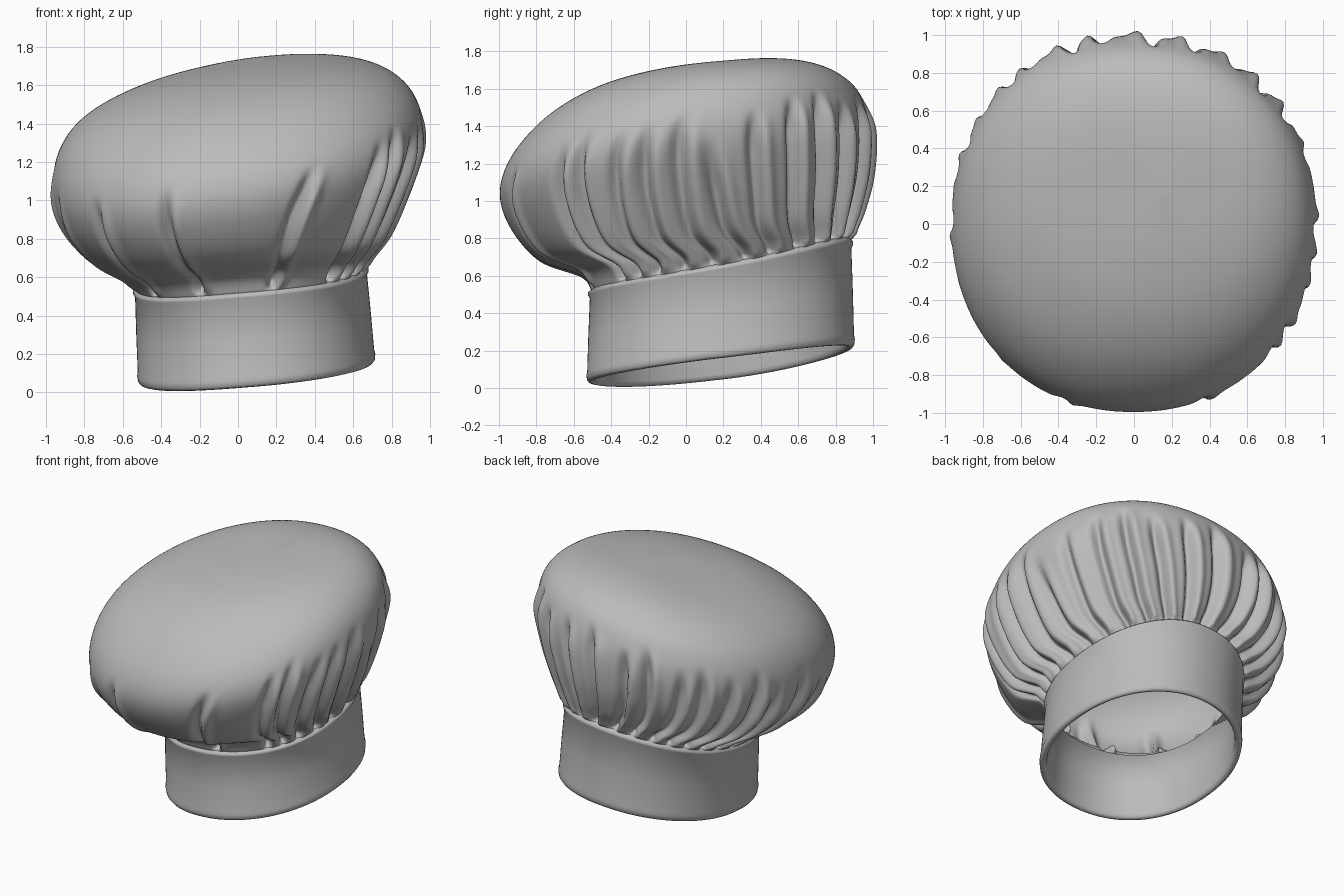
import bpy, bmesh, math

if "Cube" in bpy.data.objects:
    bpy.data.objects.remove(bpy.data.objects["Cube"])

N = 360          # segments around
cloth = bpy.data.materials.new("plain_grey_cloth")
cloth.diffuse_color = (0.5, 0.5, 0.5, 1)
cloth.use_nodes = True
cloth.node_tree.nodes["Principled BSDF"].inputs["Base Color"].default_value = cloth.diffuse_color


def ring_point(r, a):
    """Point on a tilted ring given by its left, right, front and back (offset, z)."""
    lx, lz, rx, rz, fy, fz, by, bz = r
    c, s = math.cos(a), math.sin(a)
    ce = math.copysign(abs(c) ** 0.94, c)
    se = math.copysign(abs(s) ** 0.94, s)
    z = ((lz + rz + fz + bz) / 4 + (rz - lz) / 2 * c + (bz - fz) / 2 * s
         + (lz + rz - fz - bz) / 4 * math.cos(2 * a))
    return [(lx + rx) / 2 + (rx - lx) / 2 * ce, (fy + by) / 2 + (by - fy) / 2 * se, z]


def spline(rows, t):
    """Catmull-Rom blend between neighbouring rings."""
    i = min(int(t), len(rows) - 2)
    u = t - i
    p0, p1 = rows[max(i - 1, 0)], rows[i]
    p2, p3 = rows[i + 1], rows[min(i + 2, len(rows) - 1)]
    return [0.5 * (2 * b + (c - a) * u + (2 * a - 5 * b + 4 * c - d) * u * u
                   + (3 * b - a - 3 * c + d) * u ** 3) for a, b, c, d in zip(p0, p1, p2, p3)]


def smooth(e0, e1, x):
    x = max(0, min(1, (x - e0) / (e1 - e0)))
    return x * x * (3 - 2 * x)


def loft(name, rings, closed=False):
    bm = bmesh.new()
    vs = [[bm.verts.new(p) for p in ring] for ring in rings]
    for j in range(len(vs) if closed else len(vs) - 1):
        a, b = vs[j], vs[(j + 1) % len(vs)]
        for i in range(N):
            k = (i + 1) % N
            bm.faces.new((a[i], a[k], b[k], b[i]))
    bmesh.ops.remove_doubles(bm, verts=bm.verts, dist=0.0003)
    bmesh.ops.recalc_face_normals(bm, faces=bm.faces)
    for f in bm.faces:
        f.smooth = True
    me = bpy.data.meshes.new(name)
    bm.to_mesh(me)
    bm.free()
    me.materials.append(cloth)
    ob = bpy.data.objects.new(name, me)
    bpy.context.collection.objects.link(ob)
    return ob


angles = [2 * math.pi * i / N for i in range(N)]

# Head band: a thick tilted ring with rolled lower edge and a seam at the top
low = (-.52, .045, .715, .16, -.53, .03, .9, .215)
high = (-.54, .545, .67, .66, -.515, .52, .885, .795)
section = [(1.0, .045), (.5, .045), (.06, .045), (.02, .04), (0, .025), (.005, .01), (.03, 0),
           (.08, -.004), (.12, 0), (.5, 0), (.92, .002), (.95, -.008), (.98, -.008), (1.01, .012)]
band = []
for f, inset in section:
    r = [a + (b - a) * f for a, b in zip(low, high)]
    r[0] += inset
    r[2] -= inset
    r[4] += inset
    r[6] -= inset
    band.append([ring_point(r, a) for a in angles])
loft("head_band", band, closed=True)

# Puffy crown: rings from the band up to the apex
#        left       right      front       back
crown = [(-.53, .54, .66, .65, -.505, .52, .875, .79),
         (-.60, .60, .70, .72, -.57, .61, .895, .85),
         (-.76, .69, .79, .84, -.80, .70, .935, .95),
         (-.90, .85, .89, 1.07, -.945, .87, .98, 1.12),
         (-.965, 1.05, .96, 1.30, -.995, 1.05, .995, 1.32),
         (-.93, 1.26, .95, 1.47, -.93, 1.24, .97, 1.48),
         (-.80, 1.43, .87, 1.61, -.75, 1.44, .89, 1.62),
         (-.55, 1.57, .72, 1.705, -.50, 1.59, .73, 1.715),
         (-.25, 1.66, .50, 1.745, -.20, 1.68, .50, 1.75),
         (.15, 1.735, .15, 1.735, .15, 1.735, .15, 1.735)]

# Gathered pleats: angle at the band, drift with height, ring where they fade, depth
pleats = [(215, 6, 4.0, .07), (246, 2, 4.2, .07), (279, 12, 4.3, .08), (312, 6, 4.6, .07),
          (322, 4, 4.9, .06), (332, 7, 4.6, .06), (345, 3, 4.7, .06), (357, 1, 4.9, .06),
          (11, -5, 4.0, .06), (22, -2, 4.8, .06), (36, -2, 5.2, .07), (49, -3, 5.4, .07),
          (61, -3, 5.0, .07), (73, -1, 5.2, .07), (85, 0, 5.4, .07), (97, 2, 4.9, .07),
          (109, 0, 5.2, .07), (121, 2, 4.6, .06), (132, 0, 4.8, .06), (143, 1, 4.5, .06),
          (154, 2, 4.7, .06), (165, 0, 4.2, .06), (177, 2, 4.5, .06), (190, 3, 4.0, .06)]


def pleat_offset(deg, t):
    d = 0
    for a, drift, end, depth in pleats:
        fade = smooth(0, .7, t) * (1 - smooth(end - 1.2, end + .25, t))
        if fade <= 0:
            continue
        u = (deg - a - drift * t / 4 + 180) % 360 - 180
        d += fade * depth * (.4 * math.exp(-((u - 4) / 2.2) ** 2) - math.exp(-(u / 2.0) ** 2))
    return d


rings = []
steps = 90
for j in range(steps + 1):
    t = j / steps * (len(crown) - 1)
    row = spline(crown, t)
    ring = []
    for a in angles:
        p = ring_point(row, a)
        d = pleat_offset(math.degrees(a), t)
        p[0] += d * math.cos(a)
        p[1] += d * math.sin(a)
        ring.append(p)
    rings.append(ring)
loft("puffy_crown", rings)
